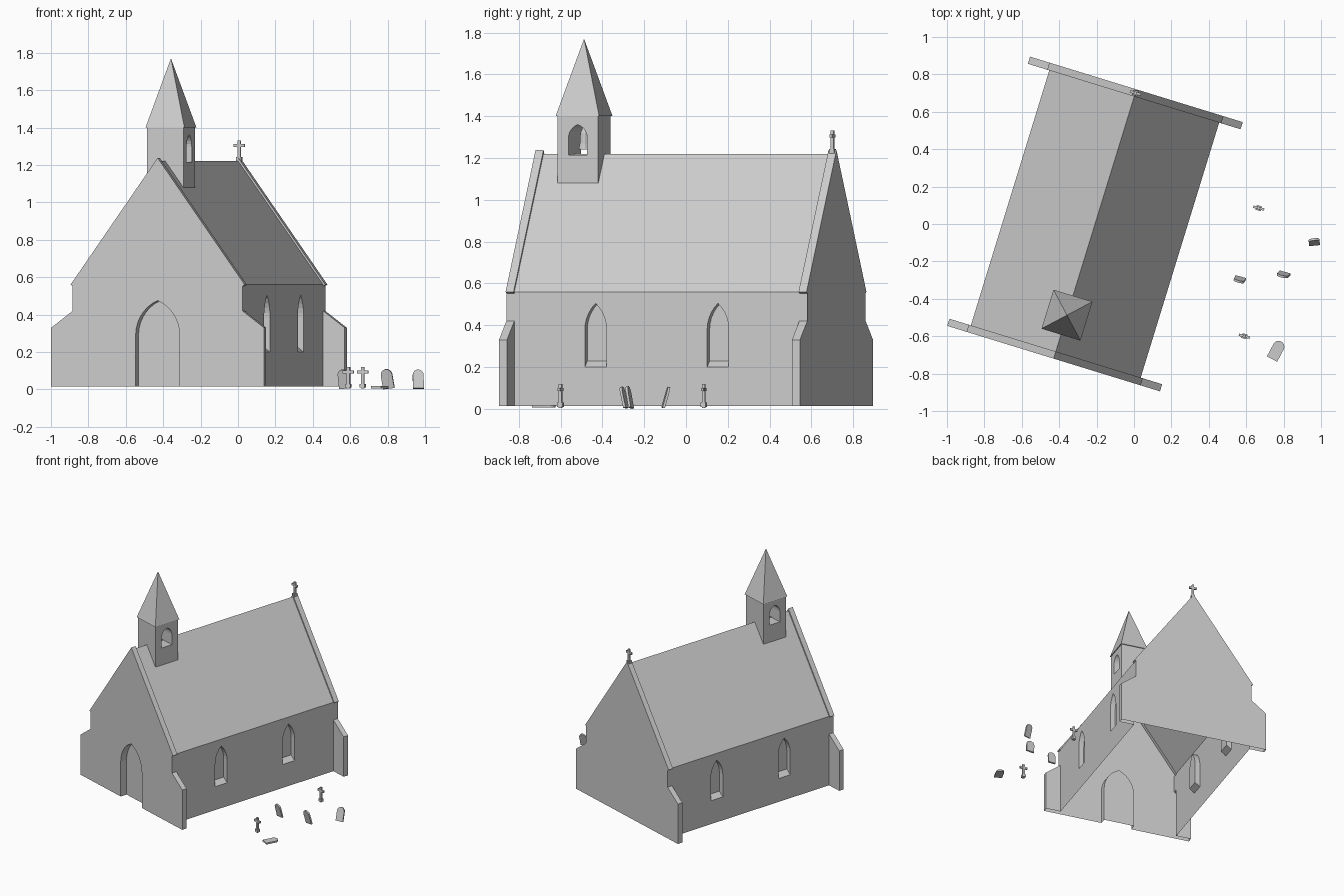
import bpy, bmesh
from math import radians, atan2, cos, sin, pi
from mathutils import Matrix

if "Cube" in bpy.data.objects:
    bpy.data.objects.remove(bpy.data.objects["Cube"])

T = Matrix.Translation
def R(deg, axis): return Matrix.Rotation(radians(deg), 4, axis)

CHURCH = T((-0.2085, 0, 0)) @ R(-17.1, 'Z')
BASE = 0.015

def make(name, bm, mat):
    bmesh.ops.recalc_face_normals(bm, faces=bm.faces)
    me = bpy.data.meshes.new(name)
    bm.to_mesh(me)
    bm.free()
    me.transform(mat)
    ob = bpy.data.objects.new(name, me)
    bpy.context.collection.objects.link(ob)
    return ob

def prism(name, profile, y0, y1, mat, sill=None):
    """Extrude an (x, z) outline along y; sill = slope of the bottom edge."""
    bm = bmesh.new()
    zmin = min(z for x, z in profile)
    rings = []
    for y in (y0, y1):
        rings.append([bm.verts.new((x, y, z + (sill * y if sill and z == zmin else 0)))
                      for x, z in profile])
    n = len(profile)
    for r in rings:
        bm.faces.new(r)
    for i in range(n):
        j = (i + 1) % n
        bm.faces.new((rings[0][i], rings[0][j], rings[1][j], rings[1][i]))
    return make(name, bm, mat)

def mirrored(half):
    """Right-hand outline, bottom to apex, mirrored to a closed outline."""
    return half + [(-x, z) for x, z in reversed(half) if x > 1e-5]

def arch(w, z0, spring, top, n=5):
    """Arched outline, round or pointed depending on the rise."""
    h = top - spring
    r = (w * w + h * h) / (2 * w)
    end = atan2(h, r - w)
    pts = [(w, z0)] + [(w - r + r * cos(end * i / n), spring + r * sin(end * i / n))
                       for i in range(n)] + [(0, top)]
    return mirrored(pts)

def boxes(name, parts, mat):
    bm = bmesh.new()
    for c, s in parts:
        bmesh.ops.create_cube(bm, size=1, matrix=T(c) @ Matrix.Diagonal((*s, 1)))
    return make(name, bm, mat)

def boolean(ob, others, op):
    for o in others:
        m = ob.modifiers.new("bool", 'BOOLEAN')
        m.operation, m.object, m.solver = op, o, 'EXACT'
    dg = bpy.context.evaluated_depsgraph_get()
    me = bpy.data.meshes.new_from_object(ob.evaluated_get(dg))
    ob.modifiers.clear()
    ob.data = me
    for o in others:
        bpy.data.objects.remove(o)

# Nave with parapet gables and buttress ends
body = prism("church_body", mirrored([(0.475, BASE), (0.475, 0.56), (0, 1.22)]),
             -0.73, 0.73, CHURCH)
gable = mirrored([(0.595, BASE), (0.595, 0.33), (0.475, 0.42), (0.475, 0.553),
                  (0.487, 0.56), (0, 1.238)])
boolean(body, [prism("gable", gable, min(a, b), max(a, b), CHURCH)
               for a, b in ((-0.753, -0.713), (0.713, 0.753))], 'UNION')

# Recessed door and windows
cutters = [prism("door_cut", arch(0.123, -0.1, 0.29, 0.475, 7), -0.85, -0.70, CHURCH)]
for side in (-1, 1):
    for v in (-0.306, 0.306):
        cutters.append(prism("window_cut", arch(0.054, 0.2, 0.38, 0.505), -0.05, 0.04,
                             CHURCH @ T((side * 0.475, v, 0)) @ R(side * 90, 'Z'), 0.75))
boolean(body, cutters, 'DIFFERENCE')

# Open underside
bm = bmesh.new()
bm.from_mesh(body.data)
bmesh.ops.delete(bm, geom=[f for f in bm.faces if f.normal.z < -0.9
                           and f.calc_center_median().z < BASE + 0.01], context='FACES')
bm.to_mesh(body.data)
bm.free()

# Belfry with through opening, spire and bell
TOWER = CHURCH @ T((0, -0.51, 0))
tower = boxes("belfry", [((0, 0, 1.24), (0.204, 0.204, 0.32))], TOWER)
boolean(tower, [prism("belfry_cut", arch(0.047, 1.215, 1.295, 1.36), -0.2, 0.2,
                      TOWER @ R(90, 'Z'))], 'DIFFERENCE')
bm = bmesh.new()
bmesh.ops.create_cone(bm, cap_ends=True, segments=4, radius1=0.109 * 2 ** 0.5, radius2=0,
                      depth=0.37, matrix=T((0, 0, 1.585)) @ R(45, 'Z'))
make("spire", bm, TOWER)
bm = bmesh.new()
for r1, r2, z, d in ((0.027, 0.021, 1.255, 0.03), (0.021, 0.018, 1.295, 0.05),
                     (0.018, 0.007, 1.3325, 0.025), (0.006, 0.006, 1.36, 0.03)):
    bmesh.ops.create_cone(bm, cap_ends=True, segments=12, radius1=r1, radius2=r2,
                          depth=d, matrix=T((0, 0, z)))
make("bell", bm, TOWER)

# Crosses: one on the rear gable, two grave markers
def cross(name, mat):
    boxes(name, [((0, 0, 0.052), (0.017, 0.015, 0.116)),
                 ((0, 0, 0.083), (0.06, 0.013, 0.016)),
                 ((0, 0, 0.01), (0.028, 0.026, 0.02))], mat)

cross("gable_cross", CHURCH @ T((0, 0.733, 1.222)))
cross("grave_cross_1", T((0.667, 0.085, 0.01)) @ R(-15, 'Z'))
cross("grave_cross_2", T((0.59, -0.6, 0.01)) @ R(-15, 'Z'))

# Leaning and fallen headstones: x, y, z, yaw, lean, roll, half width
stones = [(0.57, -0.287, 0.005, -15, 13, -3, 0.029),
          (0.807, -0.262, 0.005, -15, 12, -7, 0.031),
          (0.965, -0.11, 0.005, 6, -16, 0, 0.029),
          (0.738, -0.722, 0.012, -28, -90, 0, 0.031)]
for i, (x, y, z, yaw, lean, roll, w) in enumerate(stones):
    prism(f"headstone_{i + 1}", arch(w, 0, 0.075, 0.075 + w, 4), -0.006, 0.006,
          T((x, y, z)) @ R(yaw, 'Z') @ R(roll, 'Y') @ R(lean, 'X'))
